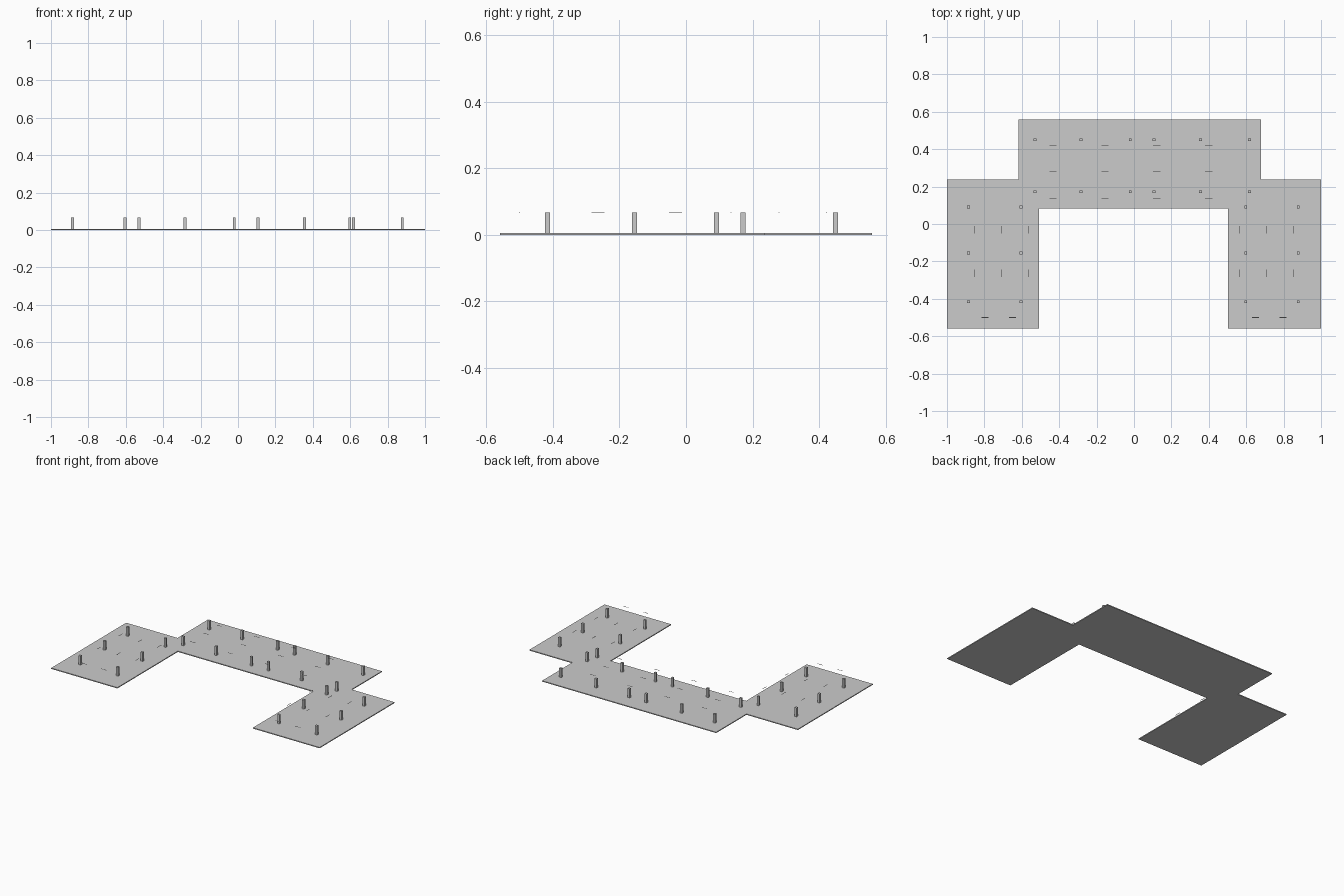
import bpy
import bmesh
from mathutils import Matrix

cube = bpy.data.objects.get("Cube")
if cube:
    bpy.data.objects.remove(cube, do_unlink=True)

FLOOR = 0.006   # slab thickness
TOP = 0.067     # column height

grey = bpy.data.materials.new("concrete_grey")
grey.use_nodes = True
grey.diffuse_color = (0.6, 0.6, 0.6, 1)
grey.node_tree.nodes["Principled BSDF"].inputs["Base Color"].default_value = (0.6, 0.6, 0.6, 1)


def finish(name, bm):
    mesh = bpy.data.meshes.new(name)
    bmesh.ops.recalc_face_normals(bm, faces=bm.faces)
    bm.to_mesh(mesh)
    bm.free()
    mesh.materials.append(grey)
    obj = bpy.data.objects.new(name, mesh)
    bpy.context.collection.objects.link(obj)
    return obj


def add_box(bm, x, y, z, sx, sy, sz):
    bmesh.ops.create_cube(bm, size=1, matrix=Matrix.Translation((x, y, z)) @ Matrix.Diagonal((sx, sy, sz, 1)))


# Floor slab: U-shaped outline extruded upwards
outline = [(-1, -0.56), (-0.507, -0.56), (-0.507, 0.084), (0.503, 0.084), (0.503, -0.56), (1, -0.56),
           (1, 0.238), (0.68, 0.238), (0.68, 0.56), (-0.617, 0.56), (-0.617, 0.238), (-1, 0.238)]
bm = bmesh.new()
base = bm.faces.new([bm.verts.new((x, y, 0)) for x, y in outline])
top = bmesh.ops.extrude_face_region(bm, geom=[base], use_keep_orig=True)
bmesh.ops.translate(bm, vec=(0, 0, FLOOR), verts=[v for v in top["geom"] if isinstance(v, bmesh.types.BMVert)])
finish("floor_slab", bm)


# Square columns on a grid for each wing
def columns(name, xs, ys):
    bm = bmesh.new()
    for x in xs:
        for y in ys:
            add_box(bm, x, y, (FLOOR + TOP) / 2, 0.015, 0.015, TOP - FLOOR)
    finish(name, bm)


wing_rows = (-0.416, -0.155, 0.091)
columns("right_wing_columns", (-0.885, -0.604), wing_rows)
columns("left_wing_columns", (0.597, 0.878), wing_rows)
columns("back_wing_columns", (-0.53, -0.283, -0.02, 0.107, 0.355, 0.617), (0.172, 0.45))


# Thin ceiling strips hanging level with the column tops
def strips(name, xs, ys, along_x):
    bm = bmesh.new()
    size = (0.039, 0.003) if along_x else (0.003, 0.039)
    for x in xs:
        for y in ys:
            add_box(bm, x, y, TOP - 0.0005, size[0], size[1], 0.001)
    finish(name, bm)


strips("back_wing_strips", (-0.433, -0.155, 0.122, 0.4), (0.135, 0.28, 0.422), True)
for side, name in ((-1, "right"), (1, "left")):
    strips(name + "_wing_strips", [side * x for x in (0.565, 0.707, 0.853)], (-0.264, -0.031), False)
    strips(name + "_front_strips", [side * x for x in (0.65, 0.797)], (-0.5,), True)
